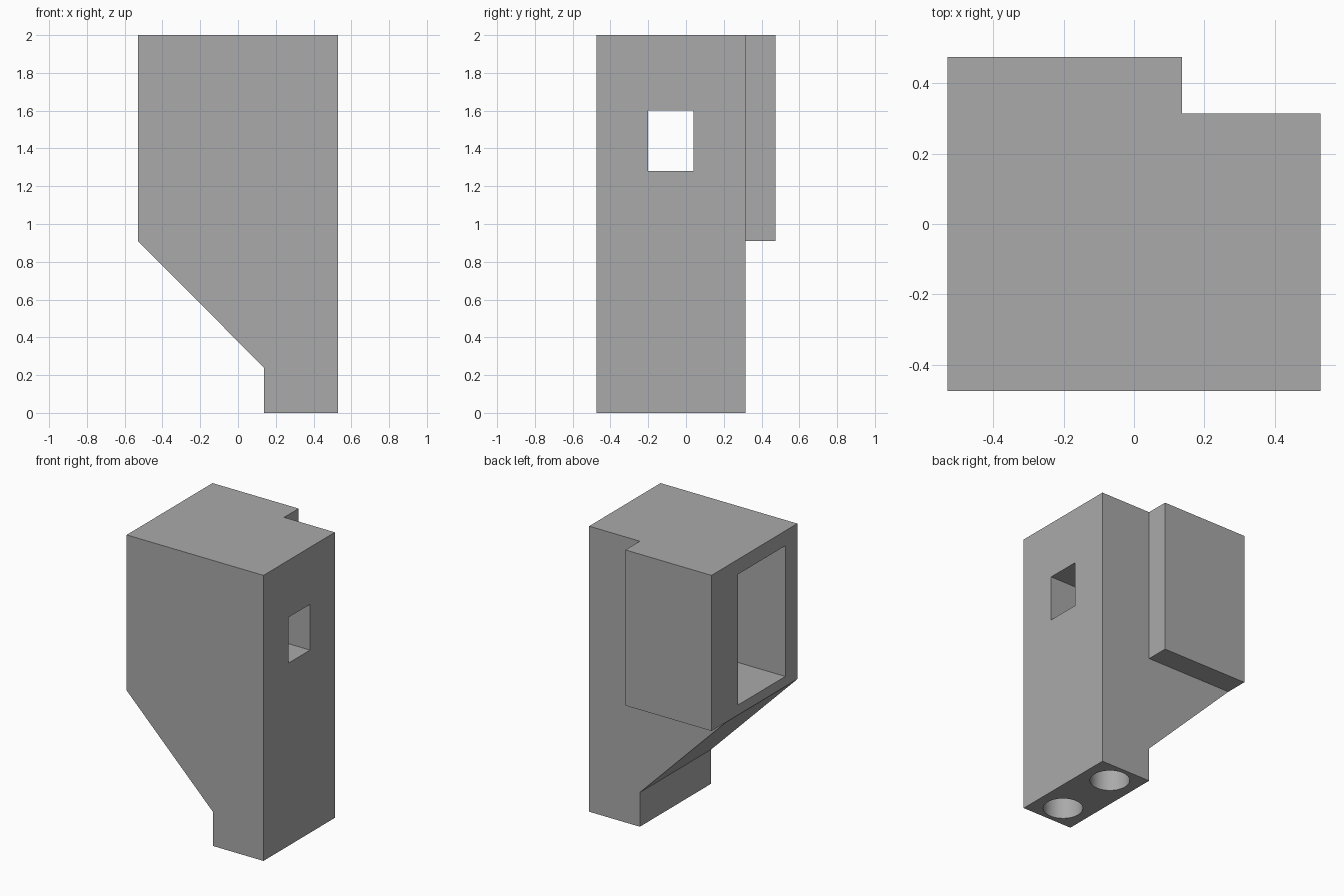
import bpy, bmesh, math
from mathutils import Matrix

cube = bpy.data.objects.get("Cube")
if cube:
    bpy.data.objects.remove(cube, do_unlink=True)

grey = bpy.data.materials.new("plain grey")
grey.use_nodes = True
grey.diffuse_color = (0.4, 0.4, 0.4, 1)
grey.node_tree.nodes["Principled BSDF"].inputs["Base Color"].default_value = grey.diffuse_color


def add_object(name, bm):
    bmesh.ops.recalc_face_normals(bm, faces=bm.faces)
    mesh = bpy.data.meshes.new(name)
    bm.to_mesh(mesh)
    bm.free()
    mesh.materials.append(grey)
    obj = bpy.data.objects.new(name, mesh)
    bpy.context.collection.objects.link(obj)
    return obj


def prism(name, profile, y0, y1):
    """Extrude an (x, z) profile from y0 to y1."""
    bm = bmesh.new()
    face = bm.faces.new([bm.verts.new((x, y0, z)) for x, z in profile])
    moved = bmesh.ops.extrude_face_region(bm, geom=[face])["geom"]
    verts = [v for v in moved if isinstance(v, bmesh.types.BMVert)]
    bmesh.ops.translate(bm, verts=verts, vec=(0, y1 - y0, 0))
    return add_object(name, bm)


def box(name, x0, x1, y0, y1, z0, z1):
    return prism(name, [(x0, z0), (x1, z0), (x1, z1), (x0, z1)], y0, y1)


def combine(target, tool, operation):
    """Apply a boolean and discard the tool object."""
    tool.hide_render = True
    mod = target.modifiers.new(operation, 'BOOLEAN')
    mod.operation, mod.object, mod.solver = operation, tool, 'EXACT'
    bpy.context.view_layer.objects.active = target
    bpy.ops.object.modifier_apply(modifier=mod.name)
    bpy.data.objects.remove(tool, do_unlink=True)


left, right, step = -0.53, 0.53, 0.137
front, back, rear = -0.475, 0.315, 0.475
shoulder, top = 0.91, 2.0
mid_y = (front + back) / 2

# Main housing with sloped underside and foot
housing = prism("housing", [(step, 0), (right, 0), (right, top), (left, top),
                            (left, shoulder), (step, 0.24)], front, back)

# Thicker block on the back
combine(housing, box("back_block", left, step, 0.25, rear, shoulder, top), 'UNION')

# Large side pocket and the small window leading into it
combine(housing, box("pocket", left - 0.1, step, mid_y - 0.262, mid_y + 0.262, 0.98, 1.895), 'DIFFERENCE')
combine(housing, box("window", step - 0.1, right + 0.1, mid_y - 0.12, mid_y + 0.12, 1.28, 1.6), 'DIFFERENCE')

# Two round sockets in the foot
for side in (-1, 1):
    bm = bmesh.new()
    bmesh.ops.create_cone(bm, cap_ends=True, segments=48, radius1=0.128, radius2=0.128, depth=0.8,
                          matrix=Matrix.Translation(((step + right) / 2, mid_y + side * 0.235, 0)))
    combine(housing, add_object("socket", bm), 'DIFFERENCE')

# Smooth socket walls, crisp edges elsewhere
bpy.ops.object.select_all(action='DESELECT')
housing.select_set(True)
bpy.context.view_layer.objects.active = housing
bpy.ops.object.shade_smooth_by_angle(angle=math.radians(30))
